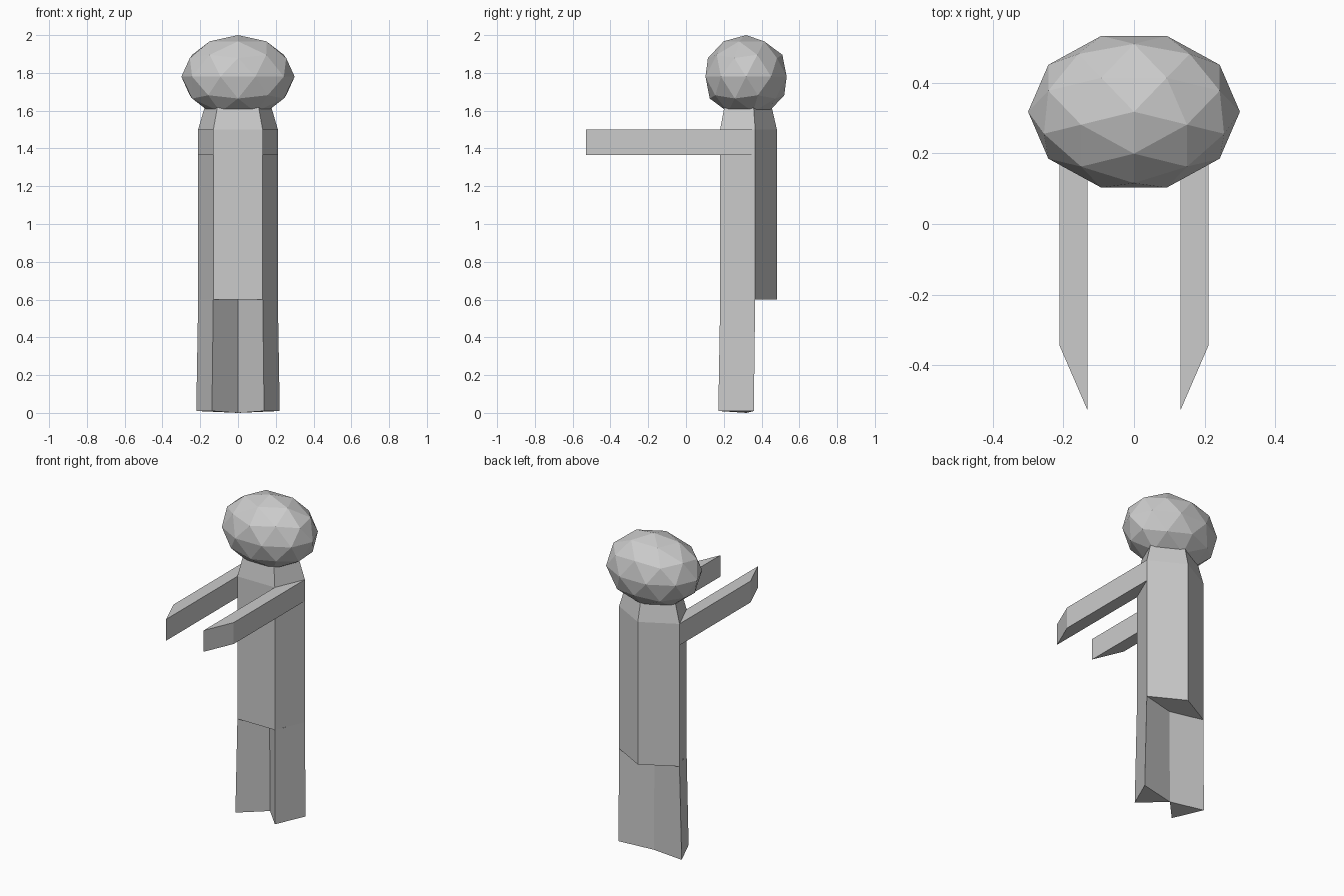
import bpy, bmesh, math
from mathutils import Matrix

if "Cube" in bpy.data.objects:
    bpy.data.objects.remove(bpy.data.objects["Cube"])

CY = 0.315          # depth of the body axis
RX, RY = 0.222, 0.166


def loft(name, rings, cap_start=True, cap_end=True, mirror=False):
    """Join equal-length rings of points with flat quads."""
    bm = bmesh.new()
    loops = [[bm.verts.new(p) for p in ring] for ring in rings]
    n = len(loops[0])
    for a, b in zip(loops, loops[1:]):
        for i in range(n):
            j = (i + 1) % n
            bm.faces.new((a[i], a[j], b[j], b[i]))
    if cap_start:
        bm.faces.new(loops[0][::-1])
    if cap_end:
        bm.faces.new(loops[-1])
    if mirror:
        dup = bmesh.ops.duplicate(bm, geom=bm.verts[:] + bm.edges[:] + bm.faces[:])
        verts = [g for g in dup["geom"] if isinstance(g, bmesh.types.BMVert)]
        bmesh.ops.scale(bm, vec=(-1, 1, 1), verts=verts)
    bmesh.ops.recalc_face_normals(bm, faces=bm.faces[:])
    return finish(name, bm)


def finish(name, bm):
    mesh = bpy.data.meshes.new(name)
    bm.to_mesh(mesh)
    bm.free()
    obj = bpy.data.objects.new(name, mesh)
    bpy.context.collection.objects.link(obj)
    return obj


def pentagon(z, s):
    """Squashed five-sided section, point to the back and flat to the front."""
    angles = [math.radians(90 + 72 * i) for i in range(5)]
    return [(RX * s * math.cos(a), CY + RY * s * math.sin(a), z) for a in angles]


# Torso with tapered neck running into the head
loft("torso", [pentagon(0.60, 1), pentagon(1.50, 1), pentagon(1.63, 0.82)])

# Corners of the torso's side face, shared by arms and legs
front = (0.131, 0.181)
side = (0.211, 0.366)

# Arms: the upper side faces pulled straight forward
z0, z1 = 1.365, 1.50


def arm_section(dy):
    return [(x, y + dy, z) for (x, y), z in
            ((front, z0), (side, z0), (side, z1), (front, z1))]


loft("arms", [arm_section(0), arm_section(-0.71)], cap_start=False, mirror=True)

# Legs: triangular, meeting at the centre line
loft("legs", [
    [(*front, 0.60), (*side, 0.60), (0, CY, 0.60)],
    [(0.138, 0.171, 0.01), (0.221, 0.359, 0.01), (0, CY + 0.005, 0.0)],
], cap_start=False, mirror=True)

# Head: faceted ball, wider than deep
bm = bmesh.new()
bmesh.ops.create_icosphere(bm, subdivisions=2, radius=1)
bm.transform(Matrix.Translation((0, 0.318, 1.78))
             @ Matrix.Diagonal((0.30, 0.226, 0.22, 1))
             @ Matrix.Rotation(math.radians(-90), 4, 'Z'))
finish("head", bm)
